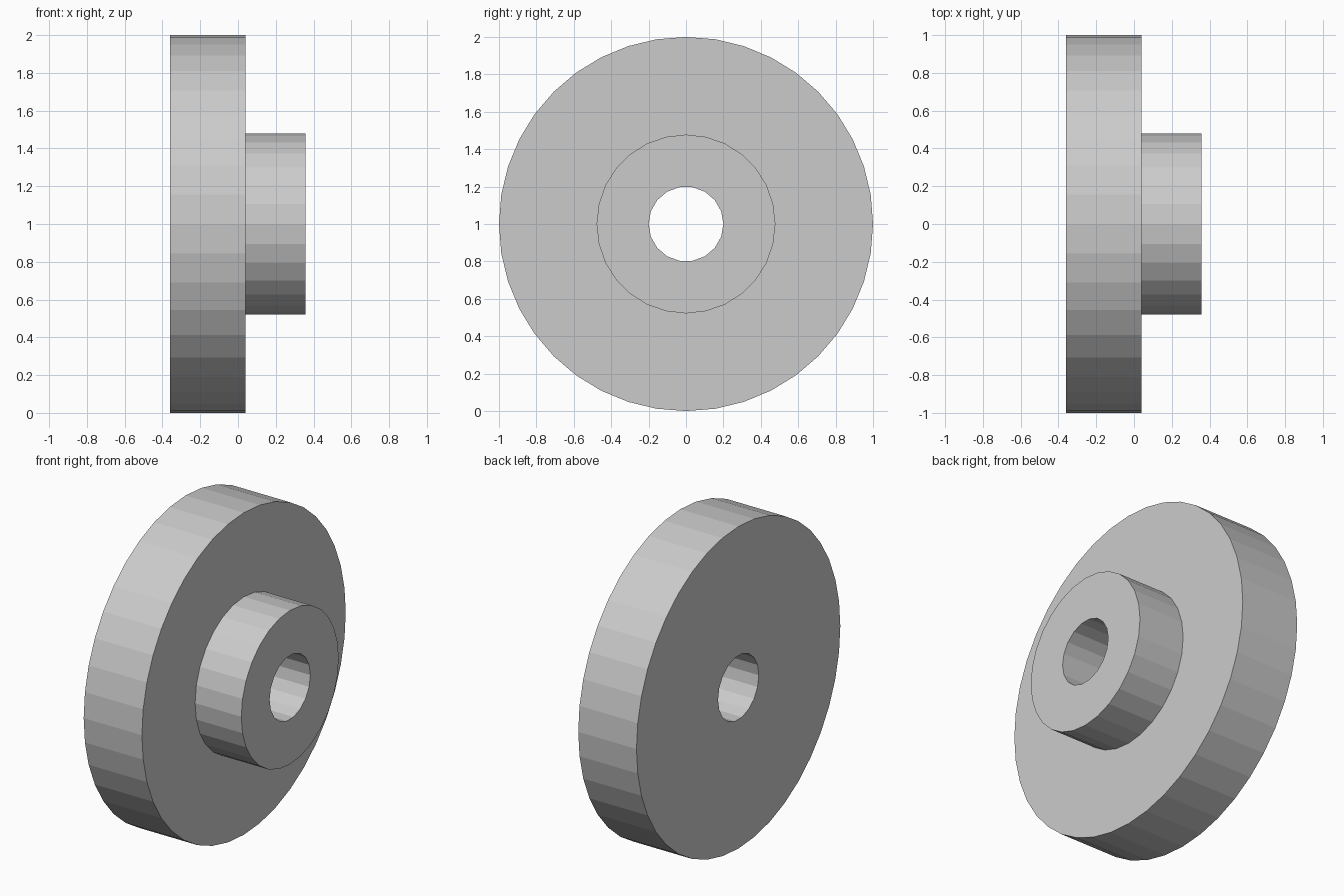
import bpy
from math import pi

if "Cube" in bpy.data.objects:
    bpy.data.objects.remove(bpy.data.objects["Cube"])

AXIS_Z = 1.0


def x_cylinder(name, radius, x0, x1, sides):
    """Flat-shaded cylinder lying along the x axis."""
    bpy.ops.mesh.primitive_cylinder_add(
        vertices=sides, radius=radius, depth=x1 - x0,
        location=((x0 + x1) / 2, 0, AXIS_Z), rotation=(0, pi / 2, 0))
    obj = bpy.context.object
    obj.name = name
    return obj


def combine(target, tool, operation):
    """Apply a boolean and remove the tool object."""
    mod = target.modifiers.new(operation.lower(), 'BOOLEAN')
    mod.operation = operation
    mod.solver = 'EXACT'
    mod.object = tool
    bpy.context.view_layer.objects.active = target
    bpy.ops.object.modifier_apply(modifier=mod.name)
    bpy.data.objects.remove(tool, do_unlink=True)


# Wide disc
flange = x_cylinder("flanged_hub", 1.0, -0.36, 0.04, 40)

# Raised boss on the +x side, rooted inside the disc
combine(flange, x_cylinder("boss", 0.478, -0.1, 0.357, 28), 'UNION')

# Through bore
combine(flange, x_cylinder("bore_cutter", 0.2, -0.6, 0.6, 18), 'DIFFERENCE')
